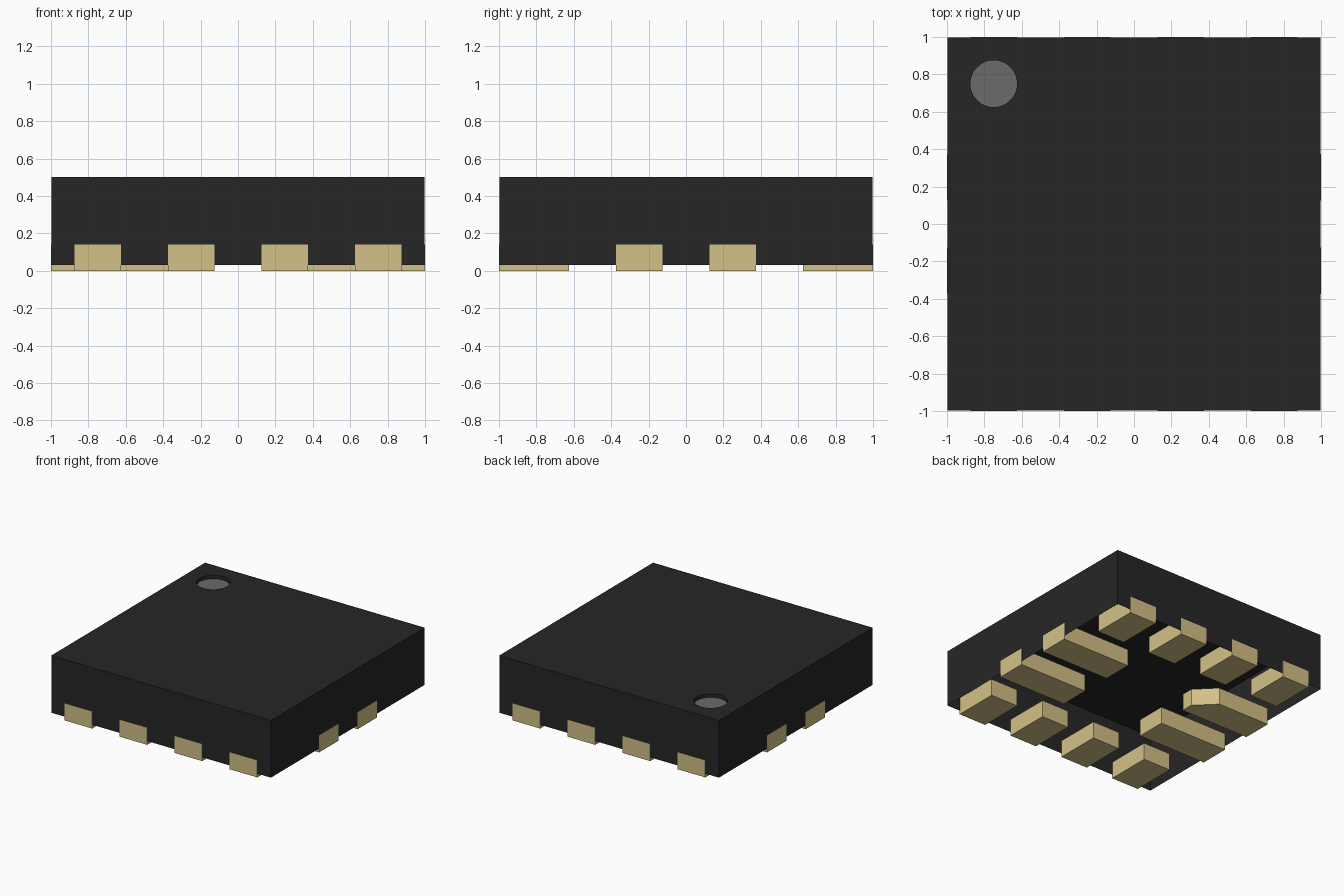
import bpy, bmesh, math

cube = bpy.data.objects.get("Cube")
if cube:
    bpy.data.objects.remove(cube, do_unlink=True)


def material(name, srgb):
    col = [(c / 12.92 if c <= 0.04045 else ((c + 0.055) / 1.055) ** 2.4)
           for c in (v / 255 for v in srgb)] + [1.0]
    m = bpy.data.materials.new(name)
    m.use_nodes = True
    m.diffuse_color = col
    bsdf = m.node_tree.nodes["Principled BSDF"]
    bsdf.inputs["Base Color"].default_value = col
    bsdf.inputs["Roughness"].default_value = 0.6
    return m


BLACK = material("black plastic", (38, 38, 38))
GOLD = material("pale gold metal", (212, 193, 136))
GREY = material("marker grey", (107, 107, 107))


def finish(bm, name, *mats):
    bmesh.ops.recalc_face_normals(bm, faces=bm.faces)
    mesh = bpy.data.meshes.new(name)
    bm.to_mesh(mesh)
    bm.free()
    for m in mats:
        mesh.materials.append(m)
    ob = bpy.data.objects.new(name, mesh)
    bpy.context.collection.objects.link(ob)
    return ob


def ring(bm, points):
    verts = [bm.verts.new(p) for p in points]
    edges = [bm.edges.new((verts[i], verts[(i + 1) % len(verts)])) for i in range(len(verts))]
    return verts, edges


def wall(bm, a, b):
    for i in range(len(a)):
        j = (i + 1) % len(a)
        bm.faces.new((a[i], a[j], b[j], b[i]))


# Body shell, open underneath, with a round dimple in the top
TOP, BASE, HALF = 0.5, 0.03, 0.998
DIMPLE_X, DIMPLE_Y, DIMPLE_R, DIMPLE_DEPTH, SIDES = -0.75, 0.75, 0.125, 0.03, 48


def square(z):
    return [(x * HALF, y * HALF, z) for x, y in ((-1, -1), (1, -1), (1, 1), (-1, 1))]


def circle(z):
    angles = [2 * math.pi * i / SIDES for i in range(SIDES)]
    return [(DIMPLE_X + DIMPLE_R * math.cos(a), DIMPLE_Y + DIMPLE_R * math.sin(a), z)
            for a in angles]


bm = bmesh.new()
outer, outer_edges = ring(bm, square(TOP))
rim, rim_edges = ring(bm, circle(TOP))
bmesh.ops.triangle_fill(bm, use_beauty=True, edges=outer_edges + rim_edges, normal=(0, 0, 1))
lower, _ = ring(bm, square(BASE))
wall(bm, lower, outer)
floor, _ = ring(bm, circle(TOP - DIMPLE_DEPTH))
wall(bm, floor, rim)
floor_face = bm.faces.new(floor)
floor_face.material_index = 1
finish(bm, "body", BLACK, GREY)

# Contact pads: width runs along the edge, length runs inward
PAD_W, PAD_H, CHAMFER = 0.25, 0.14, 0.15


def pad(name, offset, length, turn, chamfer=0.0):
    """Block at the front edge, turned about the centre by quarter turns."""
    l, r = offset - PAD_W / 2, offset + PAD_W / 2
    inner = -1 + length
    outline = [(l, -1), (r, -1), (r, inner)]
    if chamfer:
        outline += [(l + chamfer, inner), (l, inner - chamfer)]
    else:
        outline += [(l, inner)]
    c, s = ((1, 0), (0, 1), (-1, 0), (0, -1))[turn]
    bm = bmesh.new()
    face = bm.faces.new([bm.verts.new((x * c - y * s, x * s + y * c, 0)) for x, y in outline])
    out = bmesh.ops.extrude_face_region(bm, geom=[face])
    moved = [g for g in out["geom"] if isinstance(g, bmesh.types.BMVert)]
    bmesh.ops.translate(bm, verts=moved, vec=(0, 0, PAD_H))
    finish(bm, name, GOLD)


# Four short pads along front and back
for i, x in enumerate((-0.75, -0.25, 0.25, 0.75), 1):
    pad(f"front_pad_{i}", x, 0.375, 0)
    pad(f"back_pad_{i}", x, 0.375, 2)

# Two long pads on each side, one with a cut inner corner
for i, y in enumerate((-0.25, 0.25), 1):
    pad(f"left_pad_{i}", y, 0.625, 1)
    pad(f"right_pad_{i}", y, 0.625, 3, CHAMFER if y < 0 else 0.0)
